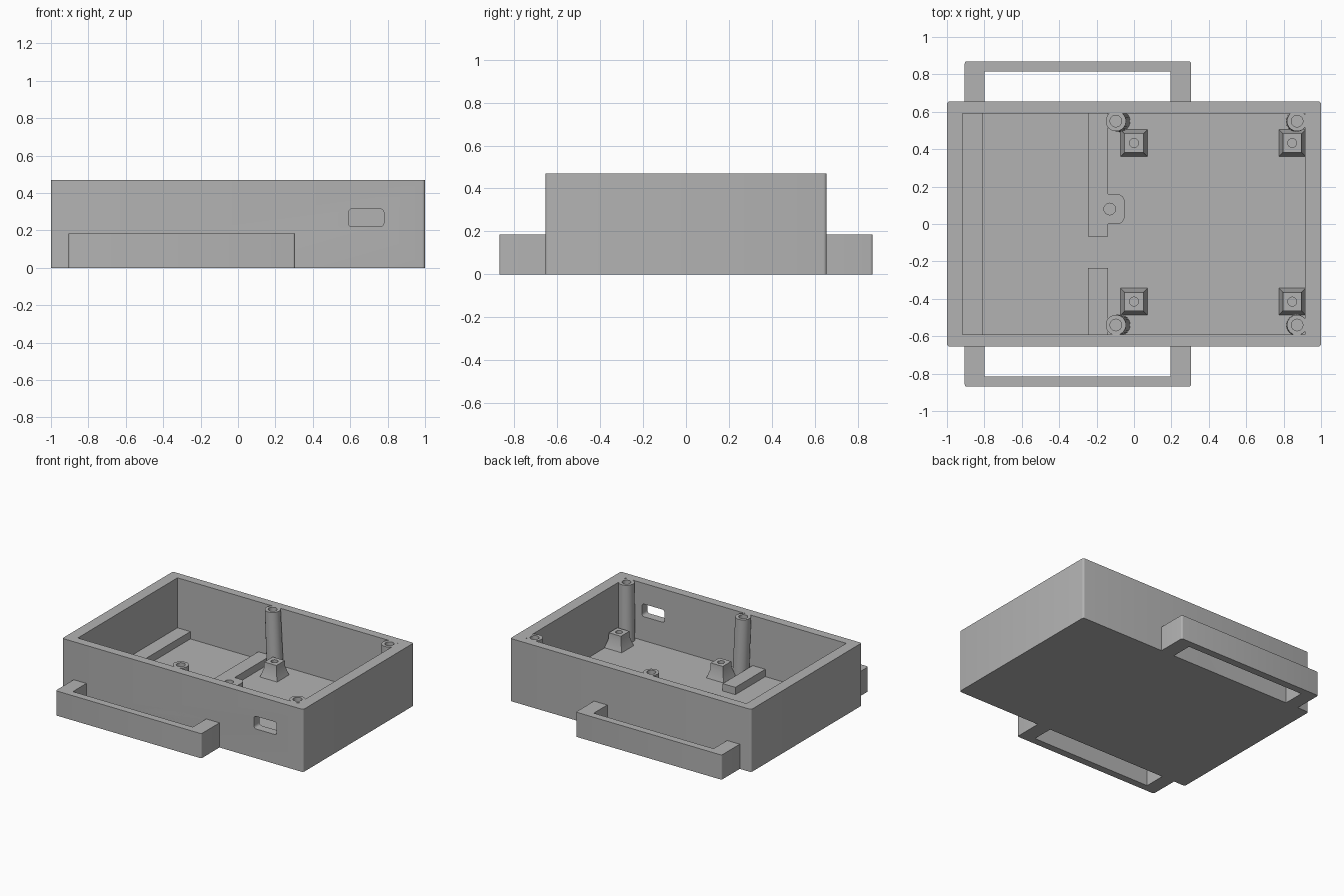
import bpy, bmesh, math

if "Cube" in bpy.data.objects:
    bpy.data.objects.remove(bpy.data.objects["Cube"])

grey = bpy.data.materials.new("plain_grey")
grey.diffuse_color = (0.45, 0.45, 0.45, 1)
grey.use_nodes = True
grey.node_tree.nodes["Principled BSDF"].inputs["Base Color"].default_value = grey.diffuse_color

WALL_TOP, FLOOR, RAIL_TOP = 0.47, 0.04, 0.095


def finish(name, bm):
    bmesh.ops.recalc_face_normals(bm, faces=bm.faces)
    me = bpy.data.meshes.new(name)
    bm.to_mesh(me)
    bm.free()
    me.materials.append(grey)
    ob = bpy.data.objects.new(name, me)
    bpy.context.collection.objects.link(ob)
    return ob


def box(name, x, y, z, radius=0, axis=2, segments=4, keep=None):
    """Box from ranges; edges along one axis can be rounded."""
    bm = bmesh.new()
    bmesh.ops.create_cube(bm, size=1)
    for v in bm.verts:
        for i, (a, b) in enumerate((x, y, z)):
            v.co[i] = a if v.co[i] < 0 else b
    if radius:
        edges = [e for e in bm.edges
                 if abs((e.verts[0].co - e.verts[1].co).normalized()[axis]) > 0.9
                 and (keep is None or keep(e.verts[0].co))]
        bmesh.ops.bevel(bm, geom=edges, offset=radius, segments=segments,
                        affect='EDGES', profile=0.5)
    return finish(name, bm)


def stack(name, rings, sides, turn=0):
    """Closed skin through rings given as (x, y, z, radius)."""
    bm = bmesh.new()
    loops = []
    for x, y, z, r in rings:
        loops.append([bm.verts.new((x + r * math.cos(turn + 2 * math.pi * i / sides),
                                    y + r * math.sin(turn + 2 * math.pi * i / sides), z))
                      for i in range(sides)])
    for a, b in zip(loops, loops[1:]):
        for i in range(sides):
            j = (i + 1) % sides
            bm.faces.new((a[i], a[j], b[j], b[i]))
    bm.faces.new(loops[0])
    bm.faces.new(loops[-1])
    return finish(name, bm)


def apply_boolean(target, tool, operation='DIFFERENCE'):
    mod = target.modifiers.new("boolean", 'BOOLEAN')
    mod.operation, mod.solver, mod.object = operation, 'EXACT', tool
    bpy.ops.object.select_all(action='DESELECT')
    bpy.context.view_layer.objects.active = target
    target.select_set(True)
    bpy.ops.object.modifier_apply(modifier=mod.name)
    bpy.data.objects.remove(tool)


def drill(target, x, y, z0, z1, r):
    apply_boolean(target, stack("drill", [(x, y, z0, r), (x, y, z1, r)], 24))


def smooth(ob):
    bpy.ops.object.select_all(action='DESELECT')
    bpy.context.view_layer.objects.active = ob
    ob.select_set(True)
    bpy.ops.object.shade_smooth_by_angle(angle=math.radians(30))


# Open tray with a port slot in the front wall
tray = box("tray", (-1, 1), (-0.655, 0.655), (0, WALL_TOP), 0.015)
apply_boolean(tray, box("cavity", (-0.917, 0.915), (-0.59, 0.592), (FLOOR, 1)))
apply_boolean(tray, box("port", (0.59, 0.78), (-0.75, -0.5), (0.22, 0.315), 0.02, axis=1))
smooth(tray)

# Side handles: rounded block with a through opening
for side, label in ((-1, "front"), (1, "back")):
    def ys(a, b):
        return tuple(sorted((side * a, side * b)))
    handle = box(label + "_handle", (-0.905, 0.305), ys(0.65, 0.87), (0, 0.185),
                 0.012, keep=lambda co: abs(co.y) > 0.8)
    apply_boolean(handle, box("opening", (-0.8, 0.195), ys(0.655, 0.815), (-0.1, 0.3)))
    smooth(handle)

# Floor rails
box("left_rail", (-0.92, -0.81), (-0.595, 0.595), (FLOOR - 0.01, RAIL_TOP))
box("front_middle_rail", (-0.245, -0.14), (-0.595, -0.235), (FLOOR - 0.01, RAIL_TOP))
rail = box("back_middle_rail", (-0.245, -0.14), (-0.068, 0.595), (FLOOR - 0.01, RAIL_TOP))
tab = box("tab", (-0.2, -0.05), (0.0, 0.16), (FLOOR - 0.01, RAIL_TOP), 0.04,
          keep=lambda co: co.x > -0.1)
apply_boolean(rail, tab, 'UNION')
drill(rail, -0.13, 0.08, FLOOR, 0.2, 0.031)
smooth(rail)

# Tall screw posts in the corners, hollow at the top
for y, label in ((-0.54, "front"), (0.55, "back")):
    for x, lean, end in ((-0.097, 0.02, "left"), (0.872, -0.003, "right")):
        post = stack(f"{label}_{end}_post",
                     [(x + lean, y, FLOOR - 0.01, 0.057), (x, y, WALL_TOP, 0.054),
                      (x, y, WALL_TOP, 0.031), (x, y, 0.27, 0.031)], 32)
        smooth(post)

# Flared square standoffs with a pilot hole
for y, label in ((-0.415, "front"), (0.433, "back")):
    for x, end in ((0, "left"), (0.846, "right")):
        k = math.sqrt(2)
        standoff = stack(f"{label}_{end}_standoff",
                         [(x, y, FLOOR - 0.005, 0.073 * k), (x, y, FLOOR + 0.015, 0.067 * k),
                          (x, y, 0.105, 0.052 * k), (x, y, 0.15, 0.05 * k)], 4, math.pi / 4)
        drill(standoff, x, y, 0.07, 0.2, 0.024)
        smooth(standoff)
